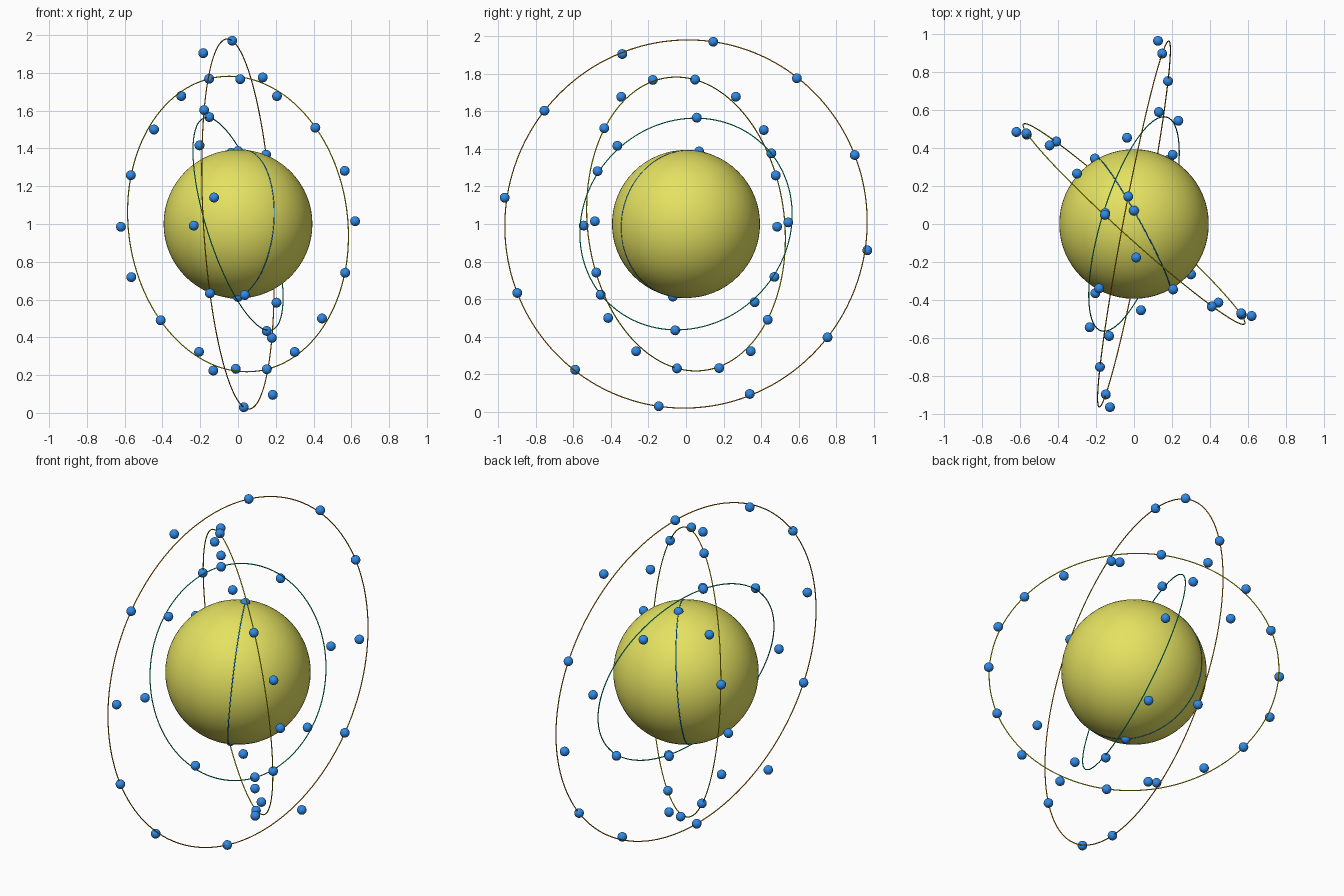
import bpy
from math import cos, radians
from mathutils import Vector

cube = bpy.data.objects.get("Cube")
if cube:
    bpy.data.objects.remove(cube, do_unlink=True)

CENTRE = Vector((0, 0, 1))
SHELL_STEP = 0.1963      # spacing between orbit radii
WOBBLE = 0.064           # how far electrons swing off their orbit plane


def material(name, colour):
    mat = bpy.data.materials.new(name)
    mat.use_nodes = True
    rgba = (*colour, 1)
    mat.diffuse_color = rgba
    mat.node_tree.nodes["Principled BSDF"].inputs["Base Color"].default_value = rgba
    return mat


def finish(name, mat):
    obj = bpy.context.object
    obj.name = name
    obj.data.materials.append(mat)
    bpy.ops.object.shade_smooth()
    return obj


yellow = material("nucleus yellow", (0.78, 0.76, 0.12))
blue = material("electron blue", (0.03, 0.26, 0.82))

# Nucleus
bpy.ops.mesh.primitive_uv_sphere_add(segments=64, ring_count=32, radius=0.394, location=CENTRE)
finish("nucleus", yellow)

# One electron, shared by all the others
bpy.ops.mesh.primitive_uv_sphere_add(segments=24, ring_count=12, radius=0.026)
master = finish("electron", blue)
electron_mesh = master.data
bpy.data.objects.remove(master)


def shell(index, normal, count, start, phase, wobble, colour_name, colour):
    """A thin orbit ring with evenly spaced electrons weaving about it."""
    n = Vector(normal).normalized()
    u = Vector((n.y, -n.x, 0)).normalized()
    v = u.cross(n)
    radius = SHELL_STEP * (index + 1)

    bpy.ops.mesh.primitive_torus_add(
        major_segments=160, minor_segments=8, major_radius=radius, minor_radius=0.003,
        location=CENTRE, rotation=n.to_track_quat('Z', 'Y').to_euler())
    finish(f"orbit_{index}", material(colour_name, colour))

    for i in range(count):
        a = radians(start + 360 * i / count)
        swing = wobble * cos(3 * a + radians(phase))
        obj = bpy.data.objects.new(f"electron_{index}_{i + 1}", electron_mesh)
        obj.location = CENTRE + radius * (u * cos(a) + v * cos(a - radians(90))) + n * swing
        bpy.context.collection.objects.link(obj)


# Orbits from the inside out
shell(1, (0.878, 0.483, -0.087), 2, 99, 0, 0, "orbit blue", (0, 0.2, 0.8))
shell(2, (0.91, -0.28, 0.29), 8, 1, 168, WOBBLE, "orbit teal", (0, 0.6, 0.35))
shell(3, (0.67, 0.742, 0.09), 18, 0.7, -30, WOBBLE, "orbit olive", (0.7, 0.65, 0))
shell(4, (1, -0.19, 0.06), 12, 8, -24, WOBBLE, "orbit orange", (0.7, 0.28, 0))
